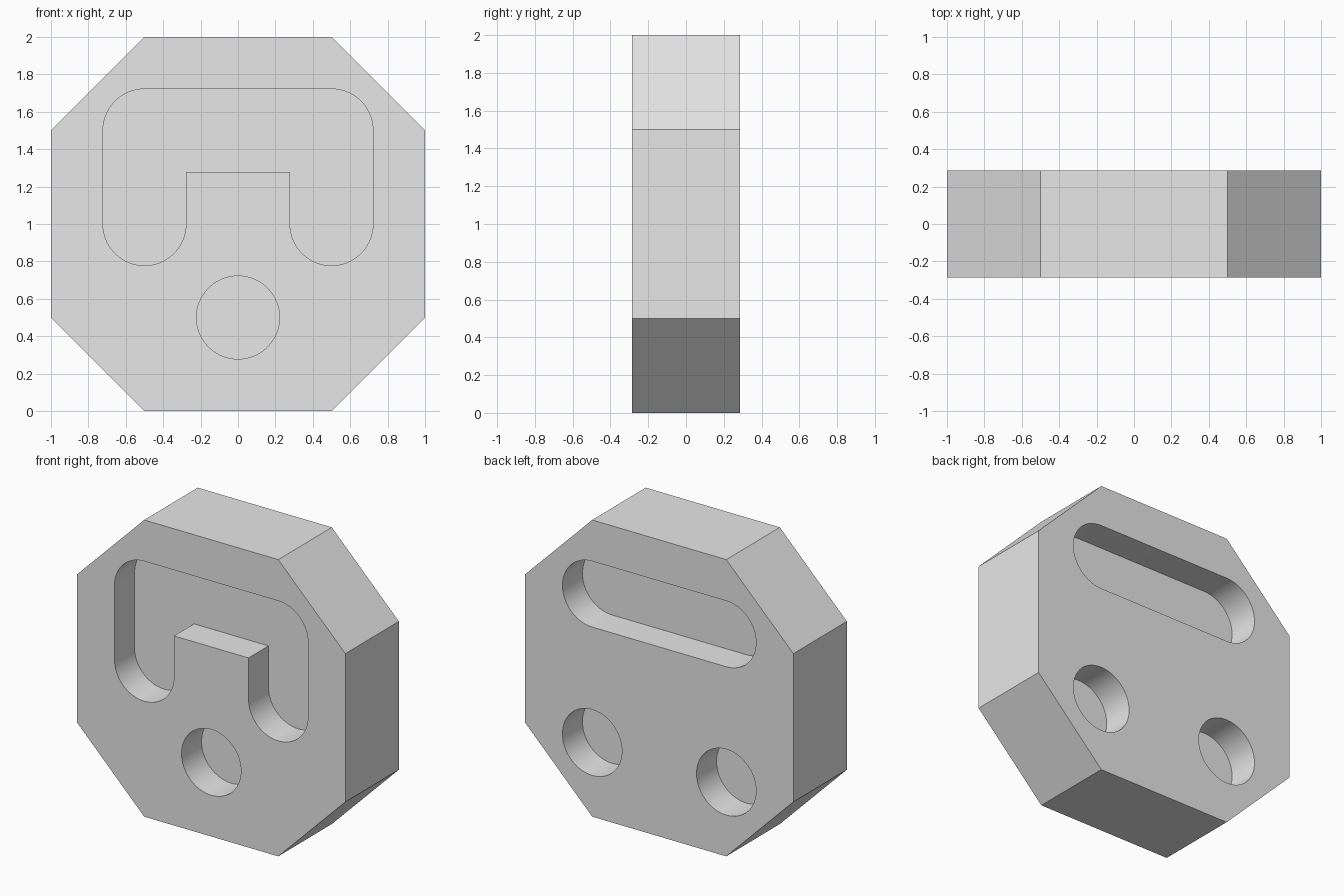
import bpy
import bmesh
from math import cos, sin, radians

cube = bpy.data.objects.get("Cube")
if cube:
    bpy.data.objects.remove(cube, do_unlink=True)

HALF = 0.285      # half thickness of the plate
DEPTH = 0.213     # depth of every recess
R = 0.222         # radius of holes and rounded ends

grey = bpy.data.materials.new("light_grey")
grey.use_nodes = True
grey.diffuse_color = (0.8, 0.8, 0.8, 1)
grey.node_tree.nodes["Principled BSDF"].inputs["Base Color"].default_value = (0.8, 0.8, 0.8, 1)


def arc(cx, cz, start, end, steps):
    """Points on a circle of radius R from start to end degrees."""
    angles = [radians(start + (end - start) * i / steps) for i in range(steps + 1)]
    return [(cx + R * cos(a), cz + R * sin(a)) for a in angles]


def circle(cx, cz):
    return arc(cx, cz, 0, 360, 64)[:-1]


def prism(name, outline, y0, y1):
    """Extrude an x-z outline from y0 to y1."""
    bm = bmesh.new()
    face = bm.faces.new([bm.verts.new((x, y0, z)) for x, z in outline])
    extruded = bmesh.ops.extrude_face_region(bm, geom=[face])["geom"]
    moved = [v for v in extruded if isinstance(v, bmesh.types.BMVert)]
    bmesh.ops.translate(bm, verts=moved, vec=(0, y1 - y0, 0))
    bmesh.ops.recalc_face_normals(bm, faces=bm.faces)
    mesh = bpy.data.meshes.new(name)
    bm.to_mesh(mesh)
    bm.free()
    mesh.materials.append(grey)
    obj = bpy.data.objects.new(name, mesh)
    bpy.context.collection.objects.link(obj)
    return obj


# Octagonal plate
right_side = [(0.5, 0), (1, 0.5), (1, 1.5), (0.5, 2)]
plate = prism("octagonal_plate", right_side + [(-x, z) for x, z in reversed(right_side)], -HALF, HALF)

# Front recess: arch with two rounded legs
notch = 0.5 - R
arch = (arc(-0.5, 1, 180, 360, 32) + [(-notch, 1.5 - R), (notch, 1.5 - R)]
        + arc(0.5, 1, 180, 360, 32) + arc(0.5, 1.5, 0, 90, 16) + arc(-0.5, 1.5, 90, 180, 16))

# Back recess: long slot with rounded ends
slot = arc(0.5, 1.5, -90, 90, 32) + arc(-0.5, 1.5, 90, 270, 32)

recesses = [
    ("front_arch", arch, -1),
    ("front_hole", circle(0, 0.5), -1),
    ("back_slot", slot, 1),
    ("back_left_hole", circle(0.5, 0.5), 1),
    ("back_right_hole", circle(-0.5, 0.5), 1),
]

# Cut each recess into the plate
bpy.context.view_layer.objects.active = plate
for name, outline, side in recesses:
    cutter = prism(name + "_cutter", outline, side * (HALF - DEPTH), side * (HALF + 0.1))
    cutter.hide_render = True
    cut = plate.modifiers.new(name, 'BOOLEAN')
    cut.operation = 'DIFFERENCE'
    cut.solver = 'EXACT'
    cut.object = cutter
    bpy.ops.object.modifier_apply(modifier=cut.name)
    bpy.data.objects.remove(cutter, do_unlink=True)

# Smooth curved walls, crisp edges
for obj in bpy.context.selected_objects:
    obj.select_set(False)
plate.select_set(True)
bpy.ops.object.shade_smooth_by_angle(angle=radians(30))
